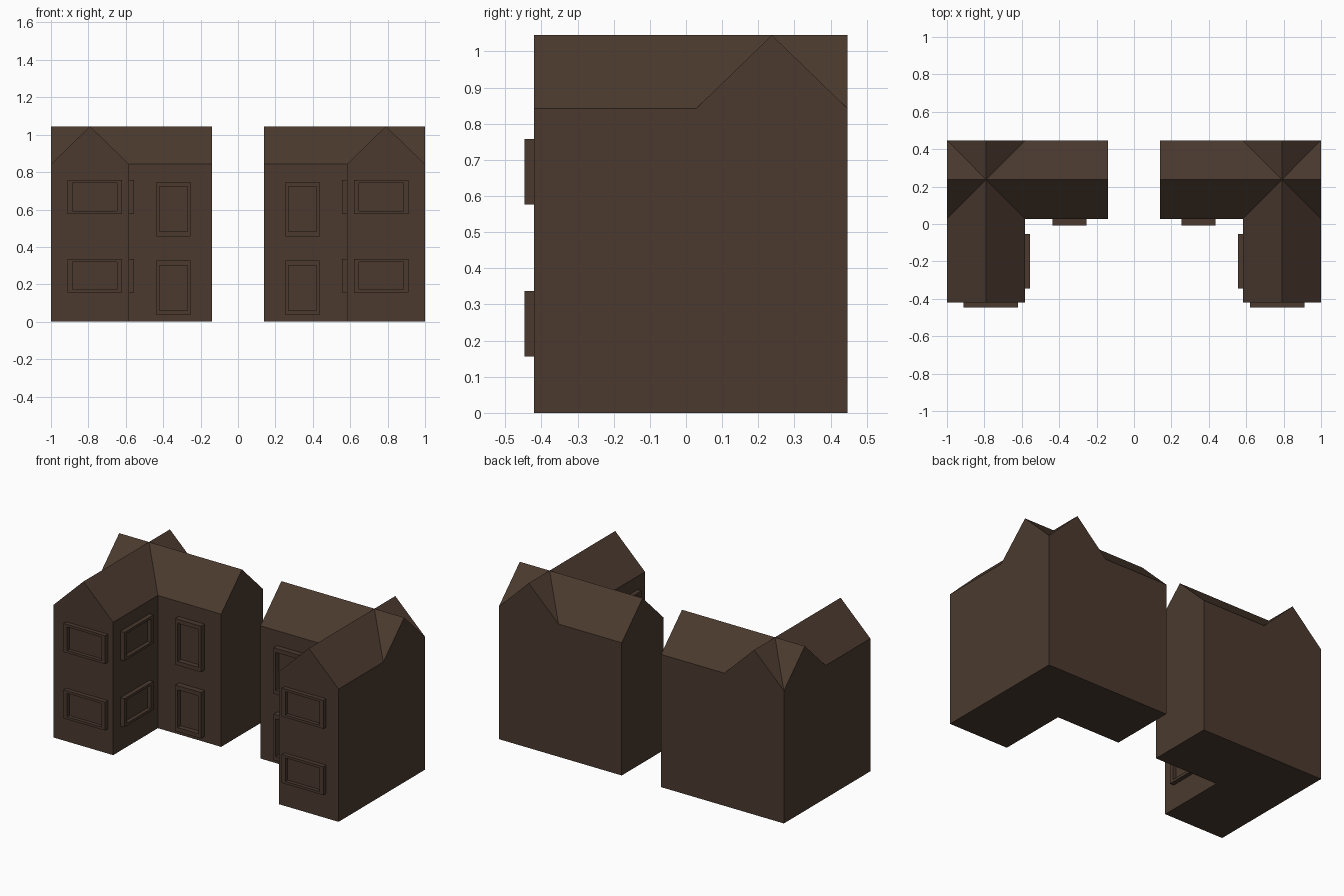
import bpy, bmesh
from mathutils import Matrix, Vector

if "Cube" in bpy.data.objects:
    bpy.data.objects.remove(bpy.data.objects["Cube"])

brown = bpy.data.materials.new("brown")
brown.diffuse_color = (0.07, 0.042, 0.028, 1)
brown.use_nodes = True
brown.node_tree.nodes["Principled BSDF"].inputs["Base Color"].default_value = brown.diffuse_color

EAVE, RIDGE = 0.842, 1.045
X_OUT, X_WING, X_END = -1.0, -0.582, -0.138
Y_FRONT, Y_INNER, Y_BACK = -0.42, 0.028, 0.447


def make_object(name, bm):
    bmesh.ops.recalc_face_normals(bm, faces=bm.faces[:])
    mesh = bpy.data.meshes.new(name)
    bm.to_mesh(mesh)
    bm.free()
    mesh.materials.append(brown)
    ob = bpy.data.objects.new(name, mesh)
    bpy.context.collection.objects.link(ob)
    return ob


def mirror_x(ob):
    mod = ob.modifiers.new("mirror", 'MIRROR')
    mod.use_axis = (True, False, False)


def gabled_wing(name, a, b, start, end, along_x):
    """House-shaped profile spanning a..b, extruded from start to end."""
    profile = [(a, 0), (b, 0), (b, EAVE), ((a + b) / 2, RIDGE), (a, EAVE)]
    bm = bmesh.new()
    verts = [bm.verts.new((start, p, z) if along_x else (p, start, z)) for p, z in profile]
    face = bm.faces.new(verts)
    new = bmesh.ops.extrude_face_region(bm, geom=[face])["geom"]
    step = Vector((end - start, 0, 0) if along_x else (0, end - start, 0))
    bmesh.ops.translate(bm, vec=step, verts=[v for v in new if isinstance(v, bmesh.types.BMVert)])
    return make_object(name, bm)


def window(name, origin, right, width, height, depth, border_w, border_h):
    """Projecting frame with a recessed pane; origin is the centre on the wall."""
    right, up = Vector(right), Vector((0, 0, 1))
    out = right.cross(up)
    bm = bmesh.new()
    w, h = width / 2, height / 2
    rings = [(w, h, -0.002), (w, h, depth),
             (w - border_w, h - border_h, depth), (w - border_w, h - border_h, 0.004)]
    loops = []
    for rw, rh, d in rings:
        loops.append([bm.verts.new(Vector(origin) + right * sx * rw + up * sy * rh + out * d)
                      for sx, sy in ((-1, -1), (1, -1), (1, 1), (-1, 1))])
    for lo, hi in zip(loops, loops[1:]):
        for i in range(4):
            j = (i + 1) % 4
            bm.faces.new((lo[i], lo[j], hi[j], hi[i]))
    bm.faces.new(loops[0][::-1])
    bm.faces.new(loops[-1])
    mirror_x(make_object(name, bm))


# L-shaped house with crossing gable roofs, mirrored into a pair
house = gabled_wing("house", X_OUT, X_WING, Y_FRONT, Y_BACK, False)
rear = gabled_wing("rear_wing", Y_INNER, Y_BACK, X_OUT, X_END, True)
union = house.modifiers.new("join", 'BOOLEAN')
union.operation, union.solver, union.object = 'UNION', 'EXACT', rear
bpy.context.view_layer.objects.active = house
bpy.ops.object.modifier_apply(modifier="join")
bpy.data.objects.remove(rear)
mirror_x(house)

# Windows on both floors
for floor, z_wide, z_tall in (("lower", 0.246, 0.181), ("upper", 0.667, 0.602)):
    window(floor + "_front_window", (-0.766, Y_FRONT, z_wide), (1, 0, 0),
           0.292, 0.181, 0.027, 0.026, 0.016)
    window(floor + "_courtyard_window", (X_WING, -0.2, z_wide), (0, 1, 0),
           0.292, 0.181, 0.027, 0.026, 0.016)
    window(floor + "_rear_wing_window", (-0.345, Y_INNER, z_tall), (1, 0, 0),
           0.181, 0.292, 0.036, 0.016, 0.026)
